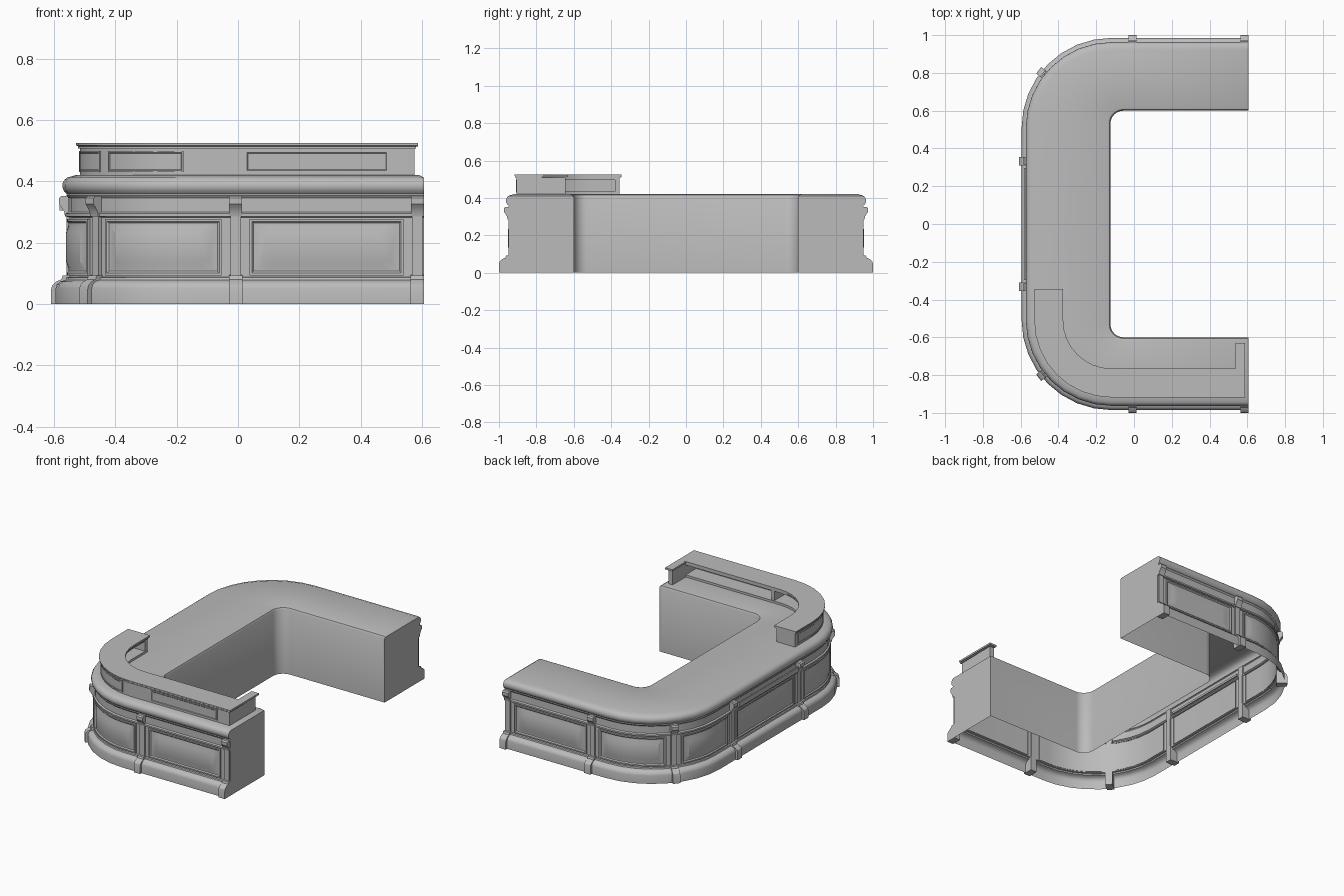
import bpy, bmesh, math
from mathutils import Vector

if "Cube" in bpy.data.objects:
    bpy.data.objects.remove(bpy.data.objects["Cube"])

XE = 0.607                       # open ends of both arms
CX, CY, R = -0.12, 0.51, 0.43    # corner centre and radius of the panelled wall
N = 8                            # facets per corner
ARM = XE - CX
ARC = R * math.pi / 2
L = 2 * (ARM + ARC + CY)         # wall length round the U
BREAKS = ([ARM + ARC * i / N for i in range(N + 1)])
BREAKS += [L - s for s in reversed(BREAKS)]

grey = bpy.data.materials.new("warm grey")
grey.diffuse_color = (0.5, 0.5, 0.5, 1)
grey.use_nodes = True
grey.node_tree.nodes["Principled BSDF"].inputs["Base Color"].default_value = grey.diffuse_color


def finish(name, bm, angle=35):
    bmesh.ops.recalc_face_normals(bm, faces=bm.faces)
    me = bpy.data.meshes.new(name)
    bm.to_mesh(me)
    bm.free()
    me.materials.append(grey)
    me.polygons.foreach_set("use_smooth", [True] * len(me.polygons))
    me.set_sharp_from_angle(angle=math.radians(angle))
    ob = bpy.data.objects.new(name, me)
    bpy.context.collection.objects.link(ob)
    return ob


def pos(s, d, z=0.0):
    """Point at length s along the wall, d outward from it."""
    if s > L / 2:
        p = pos(L - s, d, z)
        return Vector((p.x, -p.y, z))
    if s <= ARM:
        return Vector((XE - s, -(CY + R + d), z))
    if s <= ARM + ARC:
        a = (s - ARM) / R
        return Vector((CX - (R + d) * math.sin(a), -(CY + (R + d) * math.cos(a)), z))
    return Vector((CX - R - d, -CY + s - ARM - ARC, z))


def stations(s0, s1):
    return [s0] + [b for b in BREAKS if s0 + 1e-4 < b < s1 - 1e-4] + [s1]


def loft(bm, rows, closed):
    vs = [[bm.verts.new(p) for p in r] for r in rows]
    n = len(vs[0])
    for a, b in zip(vs, vs[1:]):
        for i in range(n if closed else n - 1):
            j = (i + 1) % n
            bm.faces.new((a[i], a[j], b[j], b[i]))
    return vs


def sweep(name, s0, s1, profile):
    """Closed (d, z) profile carried along the wall."""
    bm = bmesh.new()
    vs = loft(bm, [[pos(s, d, z) for d, z in profile] for s in stations(s0, s1)], True)
    bm.faces.new(vs[0])
    bm.faces.new(vs[-1])
    return finish(name, bm)


def bar(name, s0, s1, d0, d1, z0, z1):
    return sweep(name, s0, s1, [(d0, z0), (d1, z0), (d1, z1), (d0, z1)])


def panel(name, s0, s1, z0, z1, rings):
    """Moulded panel made of nested (inset, depth) rings."""
    bm = bmesh.new()
    n = 12
    rows = []
    for i, d in rings:
        a, b = s0 + i, s1 - i
        ss = [a + (b - a) * k / n for k in range(n + 1)]
        rows.append([pos(s, d, z0 + i) for s in ss] + [pos(s, d, z1 - i) for s in reversed(ss)])
    v = loft(bm, rows, True)[-1]
    for k in range(n):
        bm.faces.new((v[k], v[k + 1], v[2 * n - k], v[2 * n + 1 - k]))
    return finish(name, bm, 20)


def prism(name, s, width, profile):
    """Upright (d, z) outline extruded across the wall direction."""
    p0 = pos(s, 0)
    n = pos(s, 1) - p0
    t = Vector((-n.y, n.x, 0)) * (width / 2)
    bm = bmesh.new()
    rows = [[p0 + n * d + Vector((0, 0, z)) + t * k for d, z in profile] for k in (-1, 1)]
    vs = loft(bm, rows, True)
    bm.faces.new(vs[0])
    bm.faces.new(vs[1])
    return finish(name, bm, 30)


# Counter body: plinth, wall, frieze, rounded slab edge, top and inner wall; open underneath
outer = [(0.045, 0), (0.045, 0.05), (0.041, 0.063), (0.03, 0.073), (0.012, 0.078), (0.01, 0.086), (0, 0.088),
         (0, 0.282), (0.012, 0.285), (0.012, 0.295), (0.003, 0.3), (0.003, 0.345), (0.01, 0.354)]
outer += [(-0.008 + 0.031 * math.cos(a), 0.385 + 0.031 * math.sin(a))
          for a in (math.radians(k) for k in range(-60, 91, 25))]
outer += [(-0.02, 0.42)]
inner = [(0.018, 0.42), (0.006, 0.416), (0, 0.405), (0, 0)]
prof = [(CX, CY, R + d, z) for d, z in outer] + [(-0.055, 0.53, 0.07 + e, z) for e, z in inner]


def section(sign, ang=None, x=0.0, zmax=1.0):
    out = []
    for cx, cy, r, z in prof:
        px = x if ang is None else cx - r * math.sin(ang)
        py = cy + r * (1 if ang is None else math.cos(ang))
        out.append(Vector((px, sign * py, min(z, zmax))))
    return out


half = [(None, XE, 0.411), (None, XE - 0.016, 1.0)] + [(math.pi / 2 * i / N, 0, 1.0) for i in range(N + 1)]
rows = [section(-1, *h) for h in half] + [section(1, *h) for h in reversed(half)]
bm = bmesh.new()
vs = loft(bm, rows, False)
bm.faces.new(vs[0])
bm.faces.new(vs[-1])
finish("counter_body", bm)

# Pilasters with stepped foot and scrolled cap
marks = [0.022, 0.615, 1.115, 1.58]
marks += [L - s for s in reversed(marks)]
foot = [(-0.005, 0), (0.06, 0), (0.06, 0.045), (0.056, 0.06), (0.044, 0.072),
        (0.026, 0.08), (0.022, 0.092), (-0.005, 0.095)]
shaft = [(-0.005, 0.08), (0.01, 0.08), (0.01, 0.295), (-0.005, 0.295)]
cap = [(-0.005, 0.285), (0.014, 0.285), (0.017, 0.3), (0.026, 0.315), (0.034, 0.325), (0.034, 0.345),
       (0.026, 0.352), (-0.005, 0.352)]
for s in marks:
    prism("pilaster_foot", s, 0.044, foot)
    prism("pilaster_shaft", s, 0.034, shaft)
    prism("pilaster_cap", s, 0.042, cap)

# Raised panels between pilasters
rings = [(0, -0.004), (0, 0.009), (0.008, 0.009), (0.014, 0.003), (0.022, 0.003), (0.045, 0.011)]
for a, b in zip(marks, marks[1:]):
    panel("wall_panel", a + 0.045, b - 0.045, 0.093, 0.277, rings)

# Narrow ledge on the middle bay
bar("middle_ledge", marks[3] + 0.035, marks[4] - 0.035, -0.005, 0.032, 0.305, 0.318)
bar("middle_ledge_lip", marks[3] + 0.035, marks[4] - 0.035, 0.024, 0.032, 0.318, 0.335)

# Raised shelf over the front arm and first corner
S0, S1 = 0.02, ARM + ARC + 0.165
sweep("shelf_top", S0, S1, [(-0.175, 0.513), (-0.03, 0.513), (-0.022, 0.517), (-0.022, 0.524),
                            (-0.175, 0.524)])
bar("shelf_moulding", S0 + 0.006, S1 - 0.006, -0.17, -0.028, 0.506, 0.513)
A, B = S0 + 0.012, S1 - 0.01
bar("shelf_back", A, B, -0.06, -0.035, 0.418, 0.506)
bar("shelf_floor", A, B, -0.165, -0.05, 0.418, 0.434)
bar("shelf_rail", A, B, -0.165, -0.05, 0.496, 0.506)
bar("shelf_left_end", B - 0.025, B, -0.165, -0.05, 0.43, 0.5)
bar("shelf_divider", 0.66, 0.68, -0.16, -0.05, 0.43, 0.5)

# Return end of the shelf
bar("return_block", A, S0 + 0.042, -0.295, -0.036, 0.418, 0.508)
bar("return_cap", S0, S0 + 0.05, -0.31, -0.1, 0.5125, 0.5238)

# Flat panels on the outside of the shelf
thin = [(0, -0.038), (0, -0.031), (0.005, -0.031), (0.008, -0.0335)]
for a, b in ((XE - 0.49, XE - 0.025), (0.79, 1.1), (1.15, B - 0.03)):
    panel("shelf_panel", a if a > 0.5 else XE - 0.49, b, 0.43, 0.498, thin)
